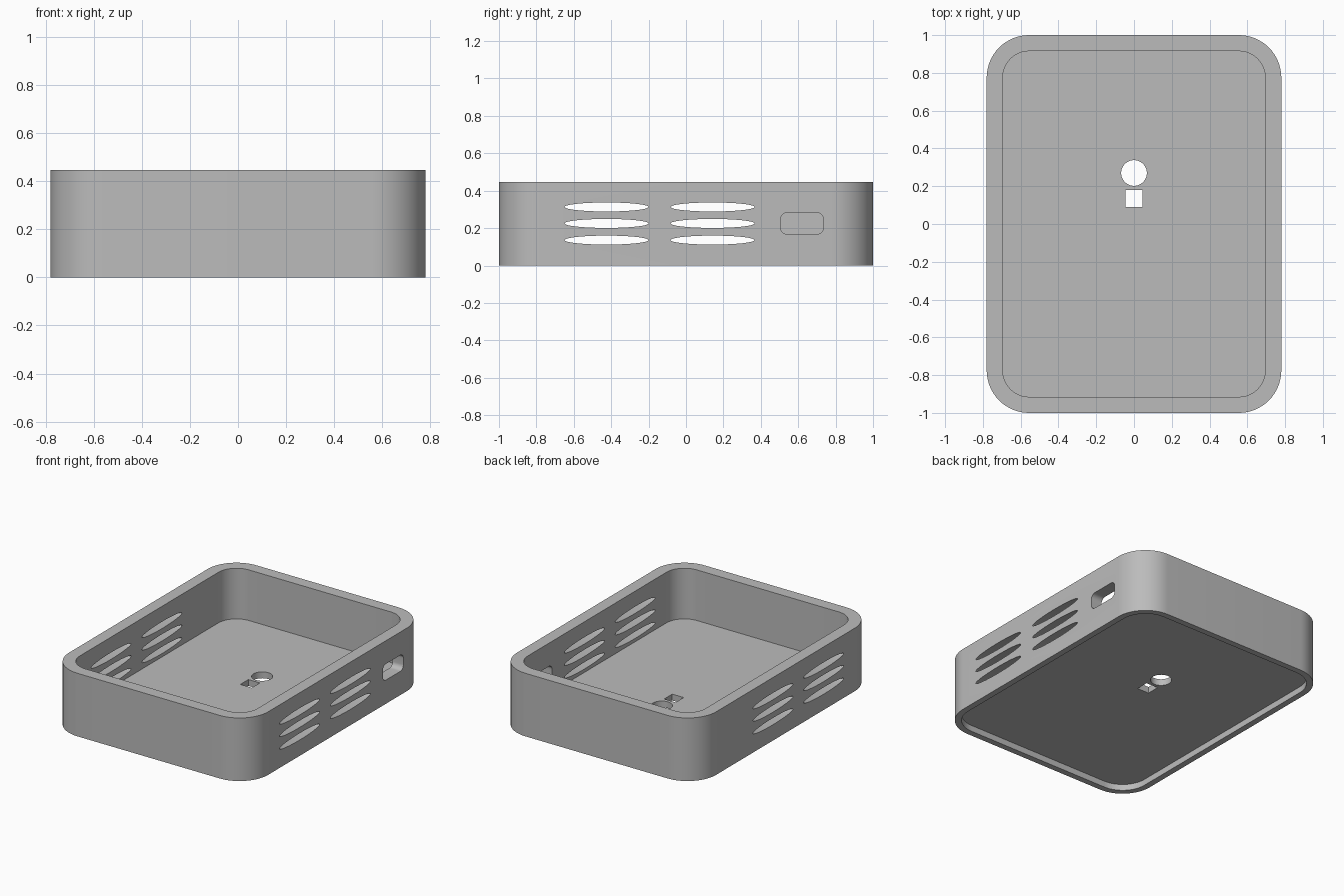
import bpy, bmesh, math

if "Cube" in bpy.data.objects:
    bpy.data.objects.remove(bpy.data.objects["Cube"], do_unlink=True)

HALF_X, HALF_Y, HEIGHT, RADIUS, WALL = 0.78, 1.0, 0.446, 0.225, 0.085
RECESS, FLOOR = 0.043, 0.088

grey = bpy.data.materials.new("light grey")
grey.use_nodes = True
colour = (0.5, 0.5, 0.5, 1)
grey.diffuse_color = colour
grey.node_tree.nodes["Principled BSDF"].inputs["Base Color"].default_value = colour


def rounded_rect(hx, hy, r, steps=16):
    """Counter-clockwise outline of a rectangle with round corners."""
    pts = []
    for i, (sx, sy) in enumerate([(1, 1), (-1, 1), (-1, -1), (1, -1)]):
        for k in range(steps + 1):
            a = math.pi / 2 * (i + k / steps)
            pts.append((sx * (hx - r) + r * math.cos(a), sy * (hy - r) + r * math.sin(a)))
    return pts


def ellipse(rx, ry, steps=64):
    angles = [2 * math.pi * k / steps for k in range(steps)]
    return [(rx * math.cos(a), ry * math.sin(a)) for a in angles]


def skin(name, loops):
    """Solid skinned through matching loops of points, capped at both ends."""
    bm = bmesh.new()
    rings = [[bm.verts.new(p) for p in loop] for loop in loops]
    for a, b in zip(rings, rings[1:]):
        for i in range(len(a)):
            j = (i + 1) % len(a)
            bm.faces.new((a[i], a[j], b[j], b[i]))
    bm.faces.new(rings[0][::-1])
    bm.faces.new(rings[-1])
    bmesh.ops.recalc_face_normals(bm, faces=bm.faces[:])
    mesh = bpy.data.meshes.new(name)
    bm.to_mesh(mesh)
    bm.free()
    mesh.materials.append(grey)
    obj = bpy.data.objects.new(name, mesh)
    bpy.context.collection.objects.link(obj)
    return obj


def side_cutter(name, outline, y, z, x0, x1):
    return skin(name, [[(x, y + u, z + v) for u, v in outline] for x in (x0, x1)])


def floor_cutter(name, outline, y):
    return skin(name, [[(u, y + v, z) for u, v in outline] for z in (-0.1, 0.2)])


# Case shell: recessed underside, rim, outer wall, top rim, inner wall, floor
section = [(RECESS, RECESS), (RECESS, 0), (0, 0), (0, HEIGHT), (WALL, HEIGHT), (WALL, FLOOR)]
case = skin("case_shell", [
    [(x, y, z) for x, y in rounded_rect(HALF_X - d, HALF_Y - d, RADIUS - d)]
    for d, z in section])

# Vent slots pass through both side walls
cutters = [side_cutter("vent_cutter", ellipse(0.224, 0.024), y, z, -1, 1)
           for y in (-0.425, 0.142) for z in (0.136, 0.225, 0.313)]
# Port opening in one wall, button and sensor holes in the floor
cutters.append(side_cutter("port_cutter", rounded_rect(0.115, 0.057, 0.035, 8), 0.62, 0.225, 0.6, 0.9))
cutters.append(floor_cutter("round_hole_cutter", ellipse(0.068, 0.068), 0.27))
square = [(0.045, 0.045), (-0.045, 0.045), (-0.045, -0.045), (0.045, -0.045)]
cutters.append(floor_cutter("square_hole_cutter", square, 0.135))

bpy.ops.object.select_all(action='DESELECT')
bpy.context.view_layer.objects.active = case
case.select_set(True)
for cutter in cutters:
    cutter.hide_render = True
    mod = case.modifiers.new("opening", 'BOOLEAN')
    mod.operation = 'DIFFERENCE'
    mod.solver = 'EXACT'
    mod.object = cutter
    bpy.ops.object.modifier_apply(modifier=mod.name)
    bpy.data.objects.remove(cutter, do_unlink=True)

bpy.ops.object.shade_smooth_by_angle(angle=math.radians(30))
